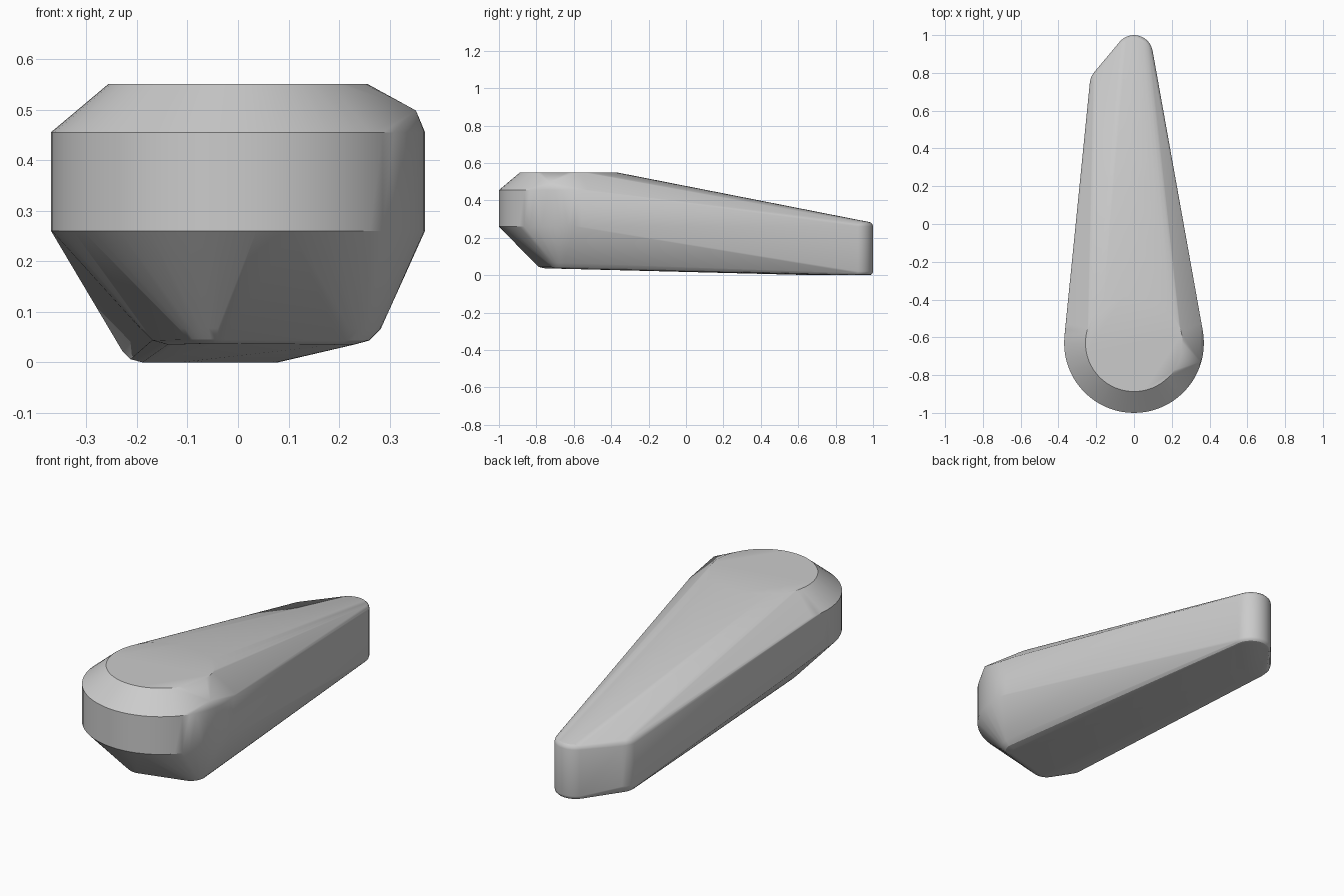
import bpy, bmesh
from math import sin, cos, pi, radians

if "Cube" in bpy.data.objects:
    bpy.data.objects.remove(bpy.data.objects["Cube"])

bm = bmesh.new()


def ring(x, y, z, r, n=48):
    for i in range(n):
        a = 2 * pi * i / n
        bm.verts.new((x + r * cos(a), y + r * sin(a), z))


def puck(x, y, r, z0, z1, round_low, round_high=None, n=32):
    # upright disc with rounded lower (and optionally upper) rim
    for k in range(4):
        a = k * pi / 6
        ring(x, y, z0 + round_low * (1 - cos(a)), r - round_low * (1 - sin(a)), n)
        if round_high:
            ring(x, y, z1 - round_high * (1 - cos(a)), r - round_high * (1 - sin(a)), n)


# Big round end: wall and flat chamfered top
ring(0, -0.63, 0.26, 0.37, 64)
ring(0, -0.63, 0.455, 0.37, 64)
ring(0, -0.63, 0.55, 0.257, 64)
bm.verts.new((0.352, -0.73, 0.498))

# Tapered underside: rounded corners of the lower rim
puck(0.185, -0.65, 0.105, 0.035, 0, 0.06)
puck(-0.04, -0.72, 0.10, 0.037, 0, 0.06)
puck(-0.10, -0.62, 0.10, 0.035, 0, 0.06)

# Narrow tail: rounded tip and offset left corner
puck(0, 0.90, 0.10, 0, 0.285, 0.02, 0.025)
puck(-0.125, 0.735, 0.11, 0, 0.285, 0.045, 0.03)

# Skin all profiles with one convex surface
res = bmesh.ops.convex_hull(bm, input=bm.verts[:], use_existing_faces=False)
loose = [v for v in bm.verts if not v.link_faces]
bmesh.ops.delete(bm, geom=loose, context='VERTS')
bmesh.ops.dissolve_limit(bm, angle_limit=radians(0.3), verts=bm.verts[:], edges=bm.edges[:])
bmesh.ops.recalc_face_normals(bm, faces=bm.faces[:])

mesh = bpy.data.meshes.new("tapered_body")
bm.to_mesh(mesh)
bm.free()
body = bpy.data.objects.new("tapered_body", mesh)
bpy.context.collection.objects.link(body)
bpy.context.view_layer.objects.active = body
body.select_set(True)
bpy.ops.object.shade_smooth_by_angle(angle=radians(30))
